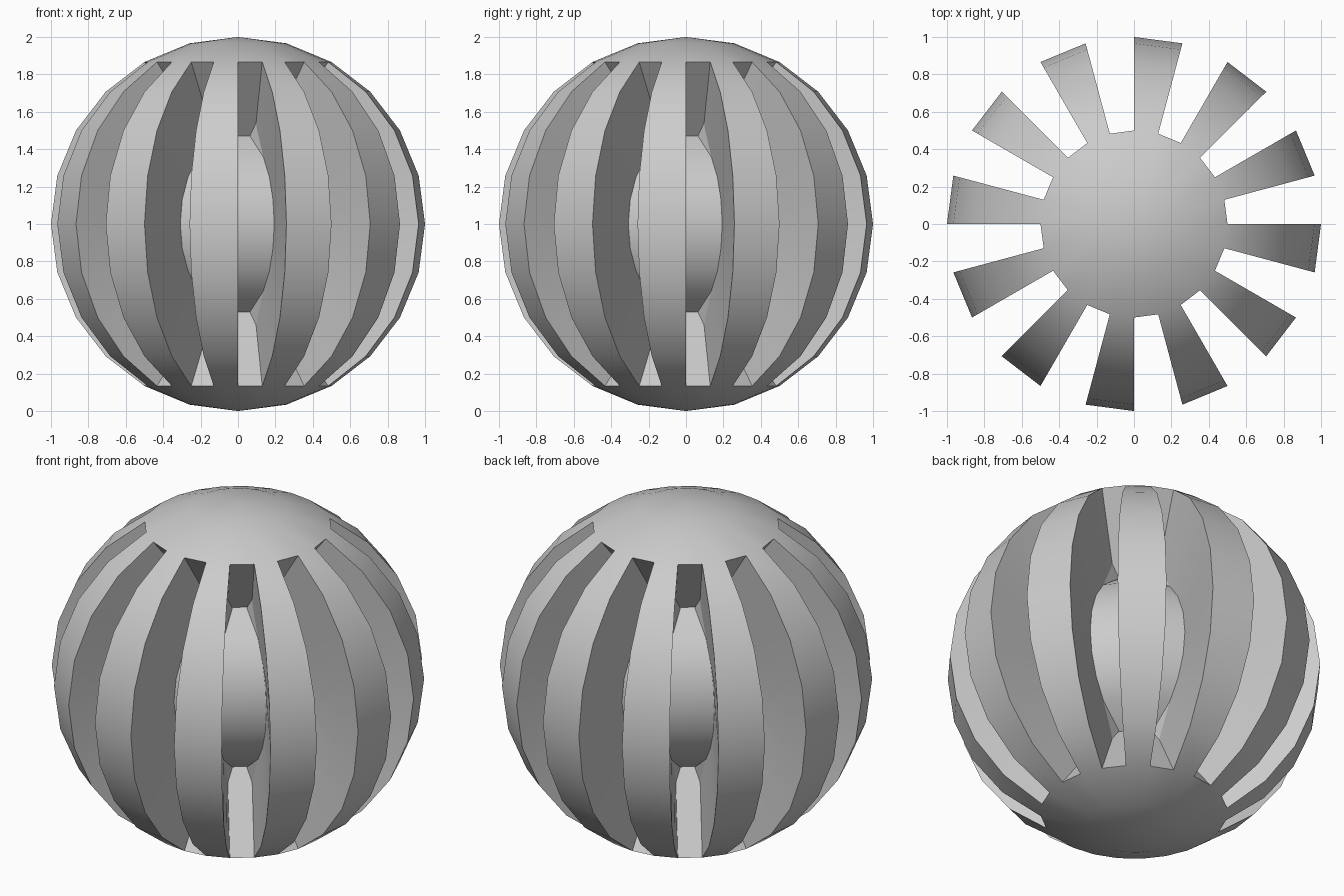
import bpy, bmesh, math

if "Cube" in bpy.data.objects:
    bpy.data.objects.remove(bpy.data.objects["Cube"])

SEGMENTS, RINGS, DEPTH = 24, 12, 0.5

bm = bmesh.new()

# Ball
bmesh.ops.create_uvsphere(bm, u_segments=SEGMENTS, v_segments=RINGS, radius=1)


def in_slot(face):
    """Every second meridian strip, between the top and bottom caps."""
    c = face.calc_center_median()
    if math.degrees(math.asin(abs(c.z) / c.length)) > 60:
        return False
    turn = math.degrees(math.atan2(c.y, c.x)) + 90
    return math.floor(turn / (360 / SEGMENTS)) % 2 == 0


# Slots: push alternate strips inwards along their own normals
slots = [f for f in bm.faces if in_slot(f)]
new = bmesh.ops.extrude_face_region(bm, geom=slots)["geom"]
old = [f for f in slots if f.is_valid and f not in new]
if old:
    bmesh.ops.delete(bm, geom=old, context='FACES')
floors = {g for g in new if isinstance(g, bmesh.types.BMFace) and g.is_valid}
for f in floors:
    f.normal_update()
moves = {}
for f in floors:
    outward = f.normal * (1 if f.normal.dot(f.calc_center_median()) > 0 else -1)
    for v in f.verts:
        moves[v] = moves[v] + outward if v in moves else outward.copy()
for v, n in moves.items():
    v.co -= n.normalized() * DEPTH

bmesh.ops.translate(bm, verts=bm.verts[:], vec=(0, 0, 1))
bmesh.ops.recalc_face_normals(bm, faces=bm.faces[:])

mesh = bpy.data.meshes.new("slotted_ball")
bm.to_mesh(mesh)
bm.free()
ball = bpy.data.objects.new("slotted_ball", mesh)
bpy.context.collection.objects.link(ball)
bpy.context.view_layer.objects.active = ball
ball.select_set(True)
bpy.ops.object.shade_smooth_by_angle(angle=math.radians(30))
